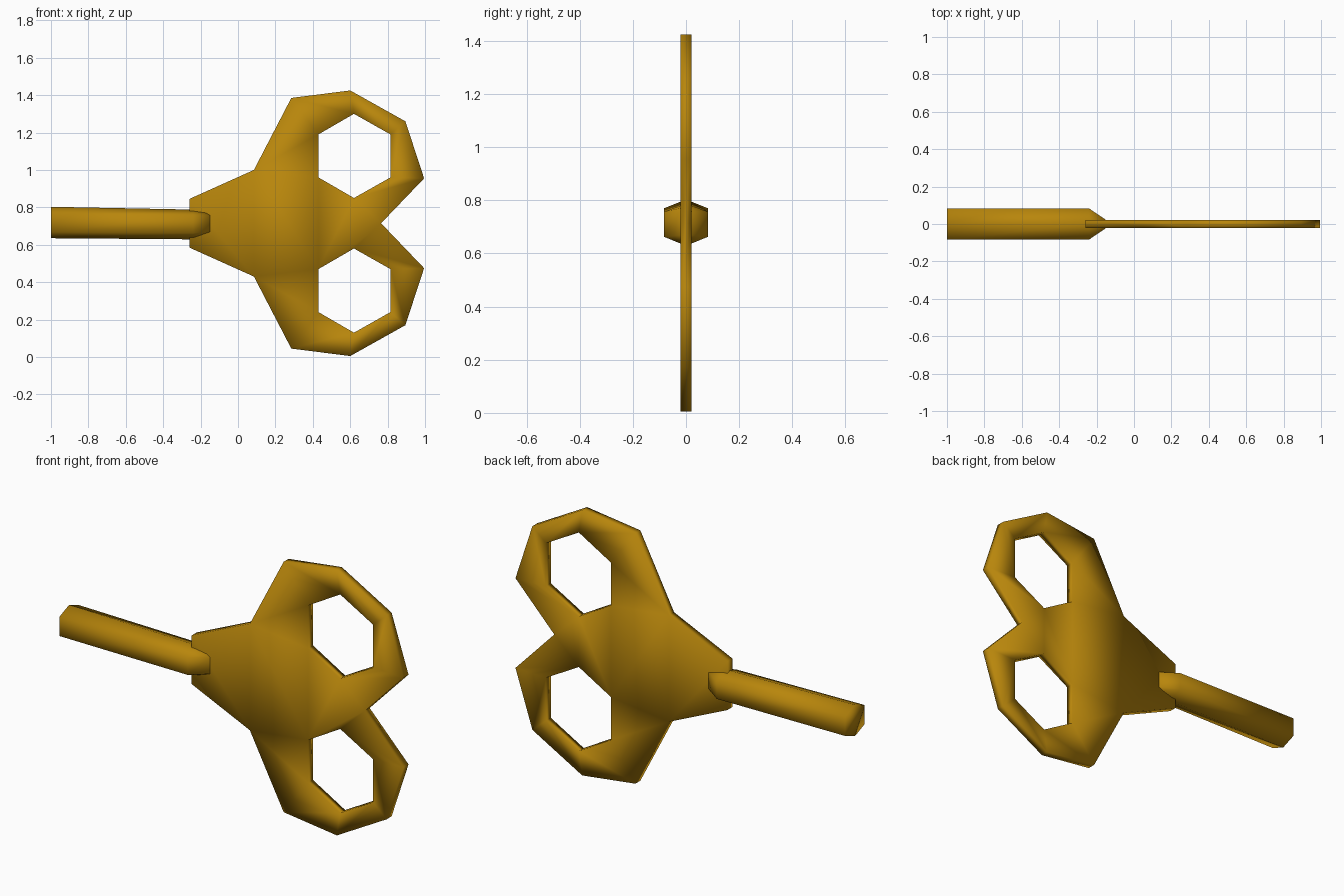
import bpy
import bmesh

cube = bpy.data.objects.get("Cube")
if cube:
    bpy.data.objects.remove(cube, do_unlink=True)

gold = bpy.data.materials.new("dark_gold")
gold.use_nodes = True
gold.diffuse_color = (0.479, 0.238, 0.0035, 1)
gold.node_tree.nodes["Principled BSDF"].inputs["Base Color"].default_value = gold.diffuse_color

MID = 0.715  # height of the key's axis


def finish(name, bm):
    """Turn a bmesh into a smooth shaded gold object."""
    bmesh.ops.recalc_face_normals(bm, faces=bm.faces)
    mesh = bpy.data.meshes.new(name)
    bm.to_mesh(mesh)
    bm.free()
    mesh.materials.append(gold)
    mesh.shade_smooth()
    obj = bpy.data.objects.new(name, mesh)
    obj.location.z = MID
    bpy.context.collection.objects.link(obj)
    return obj


# Handle plate: upper wing outline and finger hole, mirrored below the axis
outline = [(-0.26, 0.13), (0.085, 0.285), (0.285, 0.67), (0.6, 0.71),
           (0.895, 0.545), (0.995, 0.24)]
hole = [(0.43, 0.475), (0.62, 0.585), (0.815, 0.475),
        (0.815, 0.245), (0.62, 0.135), (0.43, 0.245)]
bm = bmesh.new()
notch = bm.verts.new((0.765, 0, 0))
wings = []
for side in (1, -1):
    o = [bm.verts.new((x, 0, z * side)) for x, z in outline] + [notch]
    h = [bm.verts.new((x, 0, z * side)) for x, z in hole]
    inner = [h[5]] + h[:5]
    for i in range(5):
        bm.faces.new((o[i + 1], o[i + 2], inner[i + 1], inner[i]))
    wings.append((o, h))
(o, h), (p, k) = wings
bm.faces.new((o[0], o[1], p[1], p[0]))
bm.faces.new((o[1], h[5], k[5], p[1]))
bm.faces.new((h[5], h[4], notch, k[4], k[5]))

# Thicken the sheet evenly to both sides of the centre plane
plate_faces = bm.faces[:]
bmesh.ops.recalc_face_normals(bm, faces=plate_faces)
extruded = bmesh.ops.extrude_face_region(bm, geom=plate_faces, use_keep_orig=True)
moved = {v for v in extruded["geom"] if isinstance(v, bmesh.types.BMVert)}
for v in bm.verts:
    v.co.y = 0.021 if v in moved else -0.021
finish("key_handle", bm)

# Six-sided shaft: x, half width, top, upper side, lower side, bottom
sections = [(-1.0, 0.083, 0.088, 0.055, -0.047, -0.08),
            (-0.24, 0.083, 0.073, 0.042, -0.052, -0.086),
            (-0.15, 0.022, 0.06, 0.042, -0.046, -0.06)]
bm = bmesh.new()
rings = []
for x, w, top, upper, lower, bottom in sections:
    ring = [(0, top), (w, upper), (w, lower), (0, bottom), (-w, lower), (-w, upper)]
    rings.append([bm.verts.new((x, y, z)) for y, z in ring])
for a, b in zip(rings, rings[1:]):
    for i in range(6):
        j = (i + 1) % 6
        bm.faces.new((a[i], a[j], b[j], b[i]))
bm.faces.new(rings[0])
bm.faces.new(rings[-1])
finish("key_shaft", bm)
